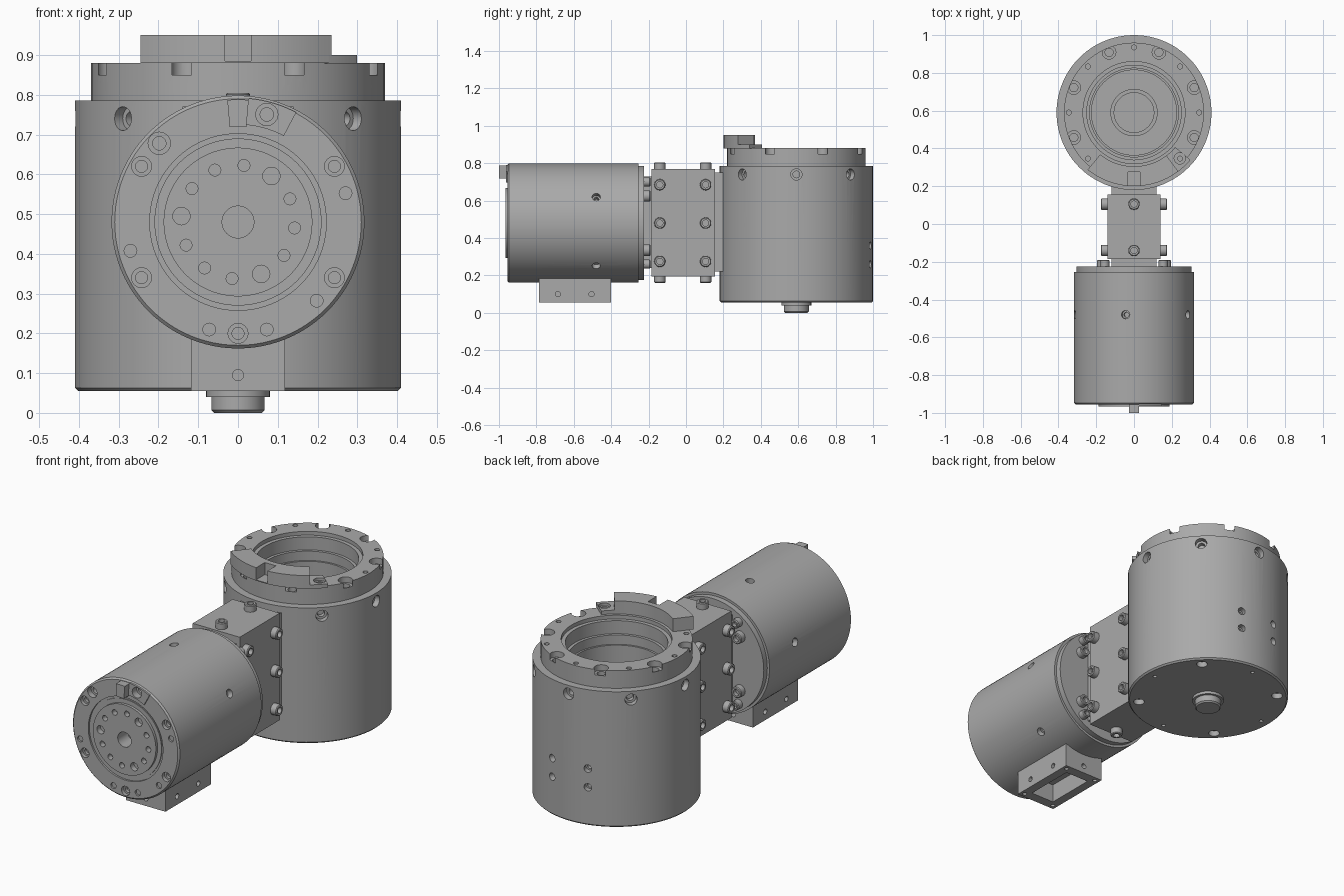
import bpy, bmesh, math
from math import sin, cos, radians
from mathutils import Matrix, Vector

if "Cube" in bpy.data.objects:
    bpy.data.objects.remove(bpy.data.objects["Cube"], do_unlink=True)

GREY = (0.40, 0.40, 0.40, 1)
metal = bpy.data.materials.new("machined grey")
metal.use_nodes = True
metal.diffuse_color = GREY
metal.node_tree.nodes["Principled BSDF"].inputs["Base Color"].default_value = GREY

TOWER = Matrix.Translation((0, 0.59, 0))                                   # upright axis
ARM = Matrix.Translation((0, 0, 0.48)) @ Matrix.Rotation(radians(90), 4, 'X')  # axis to the front


def spin(bm, profile, matrix, n=24):
    """Revolve a (radius, height) profile that starts and ends on the axis."""
    rings = []
    for r, z in profile:
        if r == 0:
            rings.append([bm.verts.new(matrix @ Vector((0, 0, z)))] * n)
        else:
            rings.append([bm.verts.new(matrix @ Vector((r * cos(math.tau * i / n), r * sin(math.tau * i / n), z)))
                          for i in range(n)])
    for a, b in zip(rings, rings[1:]):
        for i in range(n):
            j = (i + 1) % n
            bm.faces.new(list(dict.fromkeys((a[i], a[j], b[j], b[i]))))


def sector(bm, r0, r1, z0, z1, a0, a1, matrix, n=16):
    """Block shaped like a slice of a ring."""
    rows = []
    for i in range(n + 1):
        a = radians(a0 + (a1 - a0) * i / n)
        rows.append([bm.verts.new(matrix @ Vector((r * cos(a), r * sin(a), z)))
                     for r, z in ((r0, z0), (r1, z0), (r1, z1), (r0, z1))])
    for p, q in zip(rows, rows[1:]):
        for k in range(4):
            m = (k + 1) % 4
            bm.faces.new((p[k], p[m], q[m], q[k]))
    bm.faces.new(rows[0])
    bm.faces.new(rows[-1])


def box(bm, lo, hi):
    lo, hi = Vector(lo), Vector(hi)
    m = Matrix.Translation((lo + hi) / 2) @ Matrix.Diagonal((*(hi - lo), 1))
    bmesh.ops.create_cube(bm, size=1, matrix=m)


def aim(pos, direction):
    return Matrix.Translation(pos) @ Vector(direction).to_track_quat('Z', 'Y').to_matrix().to_4x4()


def polar(matrix, r, angle, z):
    """Frame on a face at a polar position, pointing along the axis."""
    a = radians(angle)
    return matrix @ Matrix.Translation((r * cos(a), r * sin(a), z))


def radial(matrix, r, angle, z):
    """Frame on a cylinder wall, pointing outwards."""
    a = radians(angle)
    return matrix @ aim((r * cos(a), r * sin(a), z), (cos(a), sin(a), 0))


def pocket(bm, matrix, r, depth=0.03):
    spin(bm, [(0, .03), (r, .03), (r, -depth), (r * .6, -depth), (r * .6, -depth * 1.8), (0, -depth * 1.8)], matrix)


def hole(bm, matrix, r, depth=0.03):
    spin(bm, [(0, .02), (r, .02), (r, -depth), (0, -depth)], matrix, 16)


def screw(bm, matrix, r=0.03, h=0.035):
    spin(bm, [(0, -.005), (r, -.005), (r, h - .004), (r - .004, h), (r * .55, h), (r * .55, h * .4), (0, h * .4)], matrix)


def to_object(name, bm):
    bmesh.ops.recalc_face_normals(bm, faces=bm.faces)
    mesh = bpy.data.meshes.new(name)
    bm.to_mesh(mesh)
    bm.free()
    mesh.materials.append(metal)
    ob = bpy.data.objects.new(name, mesh)
    bpy.context.collection.objects.link(ob)
    return ob


def finish(name, bm, cuts=None):
    ob = to_object(name, bm)
    bpy.ops.object.select_all(action='DESELECT')
    ob.select_set(True)
    bpy.context.view_layer.objects.active = ob
    if cuts:
        cutter = to_object(name + "_cutter", cuts)
        cutter.hide_render = True
        mod = ob.modifiers.new("holes", 'BOOLEAN')
        mod.operation, mod.solver, mod.object = 'DIFFERENCE', 'EXACT', cutter
        bpy.ops.object.modifier_apply(modifier=mod.name)
        bpy.data.objects.remove(cutter, do_unlink=True)
    bpy.ops.object.shade_smooth_by_angle(angle=radians(30))
    return ob


# Upright housing with stepped bore
body, cuts = bmesh.new(), bmesh.new()
spin(body, [(0, .055), (.402, .055), (.41, .063), (.41, .785), (.37, .785), (.37, .88), (.27, .88), (.27, .86),
            (.25, .86), (.25, .79), (.235, .79), (.235, .74), (.225, .74), (.225, .62), (.125, .62), (.125, .66),
            (.105, .66), (.105, .55), (0, .55)], TOWER, 96)
for k in range(8):
    pocket(cuts, polar(TOWER, .345, 22.5 + 45 * k, .88), .036)
    hole(cuts, polar(TOWER, .345, 45 * k, .88), .013)
    if k != 6:
        pocket(cuts, radial(TOWER, .41, 45 * k, .74), .03)
for k in range(4):
    under = Matrix.Rotation(math.pi, 4, 'X')
    hole(cuts, polar(TOWER, .355, 45 + 90 * k, .055) @ under, .028)
    hole(cuts, polar(TOWER, .355, 90 * k, .055) @ under, .01)
for angle in (75, 105):
    for z in (.26, .36):
        pocket(cuts, radial(TOWER, .41, angle, z), .02)
finish("upright_housing", body, cuts)

# Plug under the upright housing
bm = bmesh.new()
spin(bm, [(0, 0), (.06, 0), (.067, .007), (.067, .04), (.08, .04), (.08, .06), (0, .06)], TOWER, 48)
finish("bottom_plug", bm)

# Stop block and thin plate on the rim
bm, cuts = bmesh.new(), bmesh.new()
sector(bm, .285, .39, .88, .95, -129, -53, TOWER)
box(cuts, (-.033, .15, .885), (.033, .275, 1))
finish("rim_stop_block", bm, cuts)
bm, cuts = bmesh.new(), bmesh.new()
sector(bm, .285, .39, .879, .90, -54, -40, TOWER)
pocket(cuts, polar(TOWER, .343, -45, .90), .03, .015)
finish("rim_plate", bm, cuts)

# Horizontal housing with recessed output disc
body, cuts = bmesh.new(), bmesh.new()
spin(body, [(0, .225), (.305, .225), (.305, .255), (.318, .255), (.318, .947), (.31, .955), (.222, .955),
            (.222, .945), (.21, .945), (.21, .95), (.187, .95), (.187, .965), (.04, .965), (.04, .88), (0, .88)],
     ARM, 96)
for k in range(12):
    hole(cuts, polar(ARM, .143, 24 + 30 * k, .965), .022 if k % 4 == 1 else .015)
for angle in (30, 150, 210, 270, 330):
    pocket(cuts, polar(ARM, .28, angle, .955), .025, .02)
for angle in (75, 135):
    pocket(cuts, polar(ARM, .28, angle, .955), .028)
for angle in (15, 195, 255, 285, 315):
    hole(cuts, polar(ARM, .28, angle, .955), .016, .01)
for k in range(5):
    pocket(cuts, radial(ARM, .318, 26 + 72 * k, .48), .022)
finish("horizontal_housing", body, cuts)

# Index key and pad on the front ring
bm = bmesh.new()
sector(bm, .24, .308, .95, 1, 85, 95, ARM, 4)
finish("front_key", bm)
bm, cuts = bmesh.new(), bmesh.new()
sector(bm, .245, .312, .953, .963, 62, 85, ARM)
hole(cuts, polar(ARM, .28, 75, .963), .028)
finish("front_pad", bm, cuts)

# Open bracket under the horizontal housing
bm, cuts = bmesh.new(), bmesh.new()
box(bm, (-.118, -.785, .055), (.118, -.40, .2))
box(cuts, (-.07, -.73, 0), (.07, -.455, .155))
hole(cuts, aim((0, -.785, .095), (0, -1, 0)), .014)
hole(cuts, aim((0, -.40, .095), (0, 1, 0)), .014)
for s in (-1, 1):
    for y in (-.685, -.505):
        hole(cuts, aim((s * .118, y, .1), (s, 0, 0)), .014)
    for y in (-.76, -.425):
        hole(cuts, aim((s * .094, y, .055), (0, 0, -1)), .011)
finish("cable_bracket", bm, cuts)

# Connector block with spacers to both housings
for name, lo, hi in (("connector_block", (-.14, -.185, .195), (.14, .155, .77)),
                     ("tower_spacer", (-.12, .15, .22), (.12, .23, .75)),
                     ("arm_spacer", (-.12, -.23, .24), (.12, -.18, .73))):
    bm = bmesh.new()
    box(bm, lo, hi)
    finish(name, bm)

# Socket screws on the connector and the rear flange
bm = bmesh.new()
for y in (-.14, .105):
    screw(bm, aim((0, y, .77), (0, 0, 1)))
    screw(bm, aim((0, y, .195), (0, 0, -1)))
    for s in (-1, 1):
        for z in (.275, .48, .685):
            screw(bm, aim((s * .14, y, z), (s, 0, 0)))
finish("connector_screws", bm)
bm = bmesh.new()
for s in (-1, 1):
    for t in (-1, 1):
        screw(bm, aim((s * .165, -.225, .48 + t * .145), (0, 1, 0)))
        screw(bm, aim((s * .155, -.225, .48 + t * .22), (0, 1, 0)), .024)
finish("flange_screws", bm)
